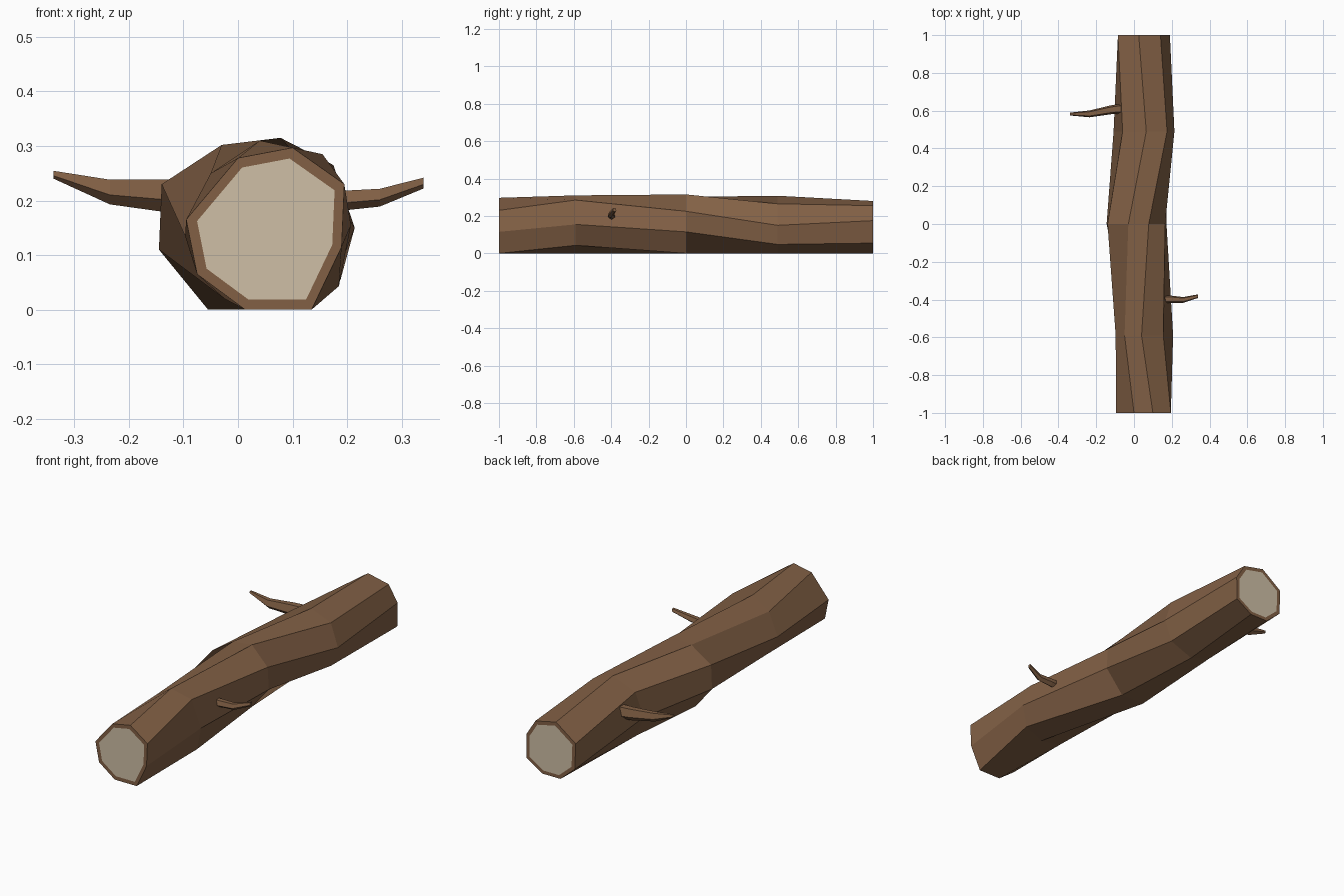
import bpy, bmesh, math
from mathutils import Vector

if "Cube" in bpy.data.objects:
    bpy.data.objects.remove(bpy.data.objects["Cube"])


def material(name, color):
    m = bpy.data.materials.new(name)
    m.diffuse_color = (*color, 1)
    m.use_nodes = True
    m.node_tree.nodes["Principled BSDF"].inputs["Base Color"].default_value = m.diffuse_color
    return m


bark = material("brown bark", (0.225, 0.118, 0.06))
wood = material("pale cut wood", (0.62, 0.52, 0.38))


def finish(bm, name, mats):
    bmesh.ops.recalc_face_normals(bm, faces=bm.faces)
    me = bpy.data.meshes.new(name)
    bm.to_mesh(me)
    bm.free()
    for m in mats:
        me.materials.append(m)
    ob = bpy.data.objects.new(name, me)
    bpy.context.collection.objects.link(ob)
    return ob


def skin(bm, rings):
    """Bridge consecutive rings of equal size with quads."""
    for a, b in zip(rings, rings[1:]):
        n = len(a)
        for i in range(n):
            j = (i + 1) % n
            bm.faces.new((a[i], a[j], b[j], b[i]))


# Trunk: irregular eight-sided (x, z) sections along y
sections = [
    (-1.0, [(0, .278), (.10, .297), (.195, .23), (.19, .115), (.135, 0), (.013, 0), (-.075, .065), (-.095, .165)]),
    (-.59, [(-.05, .25), (.04, .31), (.155, .285), (.207, .155), (.185, .043), (.09, 0), (-.025, .02), (-.097, .135)]),
    (0.0, [(-.03, .302), (.078, .315), (.165, .225), (.172, .115), (.075, 0), (-.055, 0), (-.145, .11), (-.14, .23)]),
    (.49, [(.065, .308), (.175, .265), (.214, .15), (.175, .048), (.05, 0), (-.065, .04), (-.108, .145), (-.06, .258)]),
    (1.0, [(.025, .28), (.14, .255), (.19, .175), (.188, .055), (.10, 0), (0, 0), (-.08, .07), (-.085, .2)]),
]
bm = bmesh.new()
rings = [[bm.verts.new((x, y, z)) for x, z in pts] for y, pts in sections]
skin(bm, rings)

# Cut ends: bark rim around a pale fan of wood
for ring in (rings[0], rings[-1]):
    c = sum((v.co for v in ring), Vector()) / 8
    inner = [bm.verts.new(c + (v.co - c) * 0.87) for v in ring]
    skin(bm, [ring, inner])
    hub = bm.verts.new(c)
    for i in range(8):
        f = bm.faces.new((inner[i], inner[(i + 1) % 8], hub))
        f.material_index = 1
finish(bm, "log_trunk", [bark, wood])


def branch(name, stations):
    """Tapered five-sided twig running along x: (centre, y radius, z radius)."""
    bm = bmesh.new()
    rings = []
    for (x, y, z), ry, rz in stations:
        ring = []
        for k in range(5):
            a = math.radians(54 + 72 * k)
            ring.append(bm.verts.new((x, y + ry * math.cos(a), z + rz * math.sin(a))))
        rings.append(ring)
    skin(bm, rings)
    bm.faces.new(rings[0])
    bm.faces.new(rings[-1])
    finish(bm, name, [bark])


# Side branches
branch("left_branch", [((-.02, .615, .208), .03, .038), ((-.12, .605, .211), .025, .034),
                       ((-.235, .583, .218), .019, .025), ((-.338, .582, .248), .008, .008)])
branch("right_branch", [((.14, -.398, .199), .022, .022), ((.195, -.398, .202), .02, .02),
                        ((.26, -.402, .207), .016, .018), ((.34, -.382, .233), .01, .011)])
